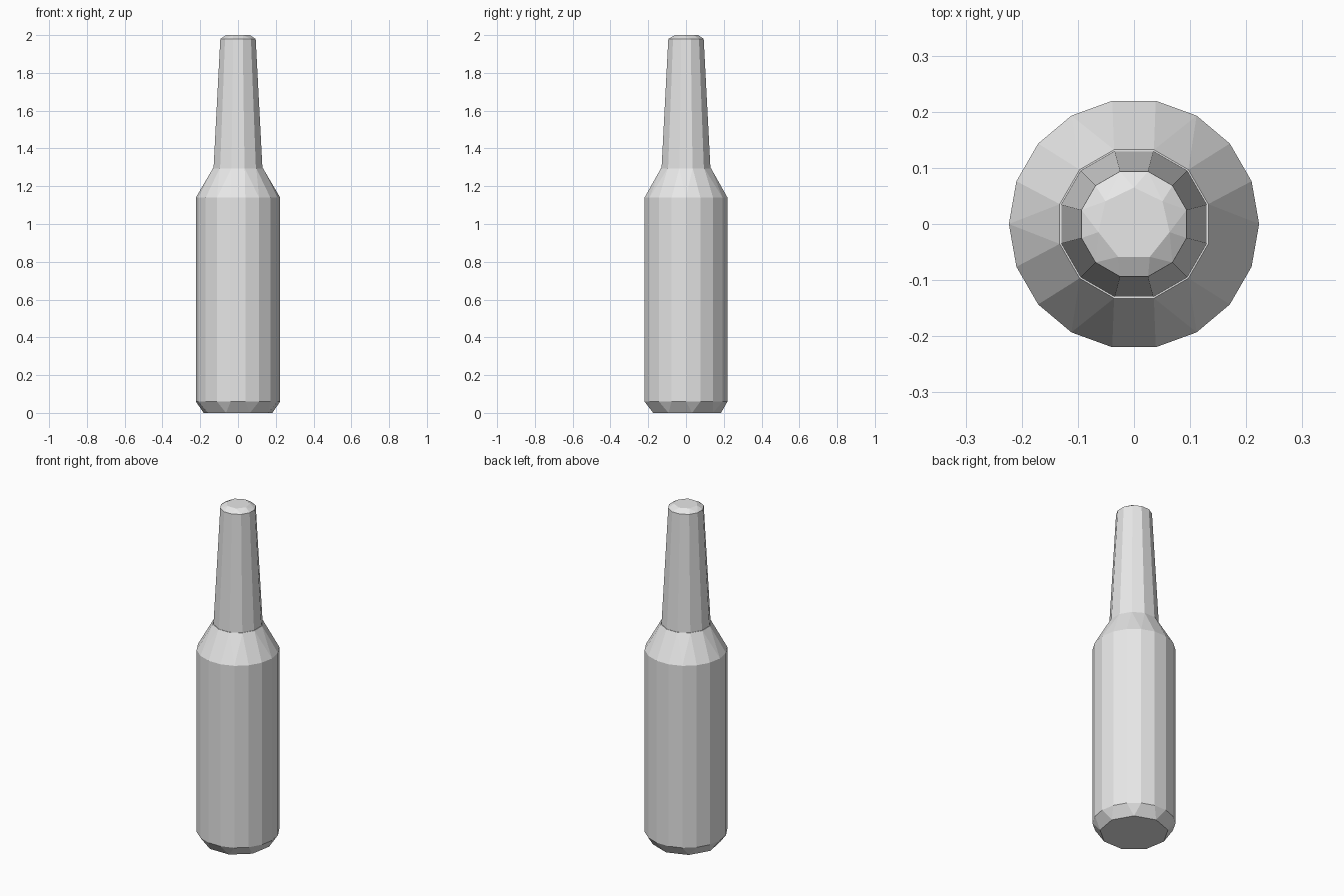
import bpy
import bmesh
from math import sin, cos, pi

cube = bpy.data.objects.get("Cube")
if cube:
    bpy.data.objects.remove(cube, do_unlink=True)

# One plain grey for the whole bottle
grey = bpy.data.materials.new("light grey")
grey.use_nodes = True
grey.diffuse_color = (0.8, 0.8, 0.8, 1)
grey.node_tree.nodes["Principled BSDF"].inputs["Base Color"].default_value = (0.8, 0.8, 0.8, 1)


def faceted_part(name, rings):
    """Flat-faced convex solid wrapped round rings of (radius, height, sides)."""
    bm = bmesh.new()
    for radius, z, sides in rings:
        for i in range(sides):
            a = 2 * pi * (i + 0.5) / sides - pi / 2
            bm.verts.new((radius * cos(a), radius * sin(a), z))
    bmesh.ops.convex_hull(bm, input=bm.verts[:])
    bmesh.ops.dissolve_limit(bm, angle_limit=0.01, verts=bm.verts[:], edges=bm.edges[:])
    bmesh.ops.recalc_face_normals(bm, faces=bm.faces[:])
    mesh = bpy.data.meshes.new(name)
    bm.to_mesh(mesh)
    bm.free()
    mesh.materials.append(grey)
    obj = bpy.data.objects.new(name, mesh)
    bpy.context.collection.objects.link(obj)
    return obj


# Body: chipped foot, straight wall, sloping shoulder
faceted_part("body", [
    (0.185, 0.0, 9),
    (0.223, 0.06, 18),
    (0.223, 1.14, 18),
    (0.137, 1.295, 12),
])

# Neck: tapered, slightly overhanging the shoulder, with a low domed top
faceted_part("neck", [
    (0.125, 1.285, 12),
    (0.134, 1.295, 12),
    (0.097, 1.98, 12),
    (0.065, 2.0, 7),
])
